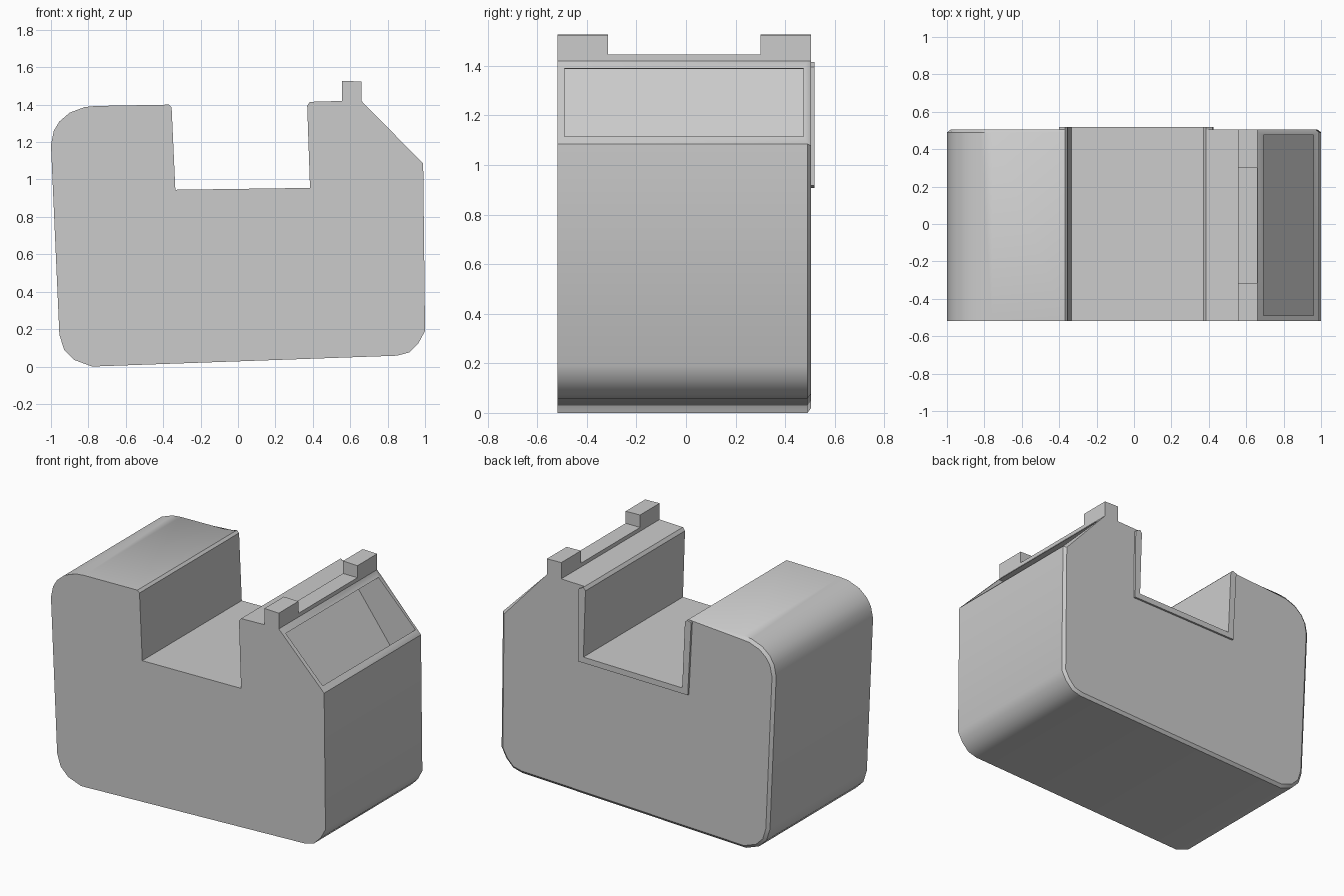
import bpy, bmesh
from mathutils import Vector

if "Cube" in bpy.data.objects:
    bpy.data.objects.remove(bpy.data.objects["Cube"])

grey = bpy.data.materials.new("plain grey")
grey.diffuse_color = (0.6, 0.6, 0.6, 1)
grey.use_nodes = True
grey.node_tree.nodes["Principled BSDF"].inputs["Base Color"].default_value = grey.diffuse_color


def finish(name, bm):
    bmesh.ops.recalc_face_normals(bm, faces=bm.faces[:])
    me = bpy.data.meshes.new(name)
    bm.to_mesh(me)
    bm.free()
    ob = bpy.data.objects.new(name, me)
    bpy.context.collection.objects.link(ob)
    me.materials.append(grey)
    return ob


def loft(name, rings):
    """Join matching (x, z) outlines, each given with its y, into a closed solid."""
    bm = bmesh.new()
    loops = [[bm.verts.new((x, y, z)) for x, z in pts] for y, pts in rings]
    n = len(loops[0])
    for a, b in zip(loops, loops[1:]):
        for i in range(n):
            j = (i + 1) % n
            bm.faces.new((a[i], a[j], b[j], b[i]))
    bm.faces.new(loops[0])
    bm.faces.new(loops[-1])
    return finish(name, bm)


def prism(name, pts, y0, y1):
    return loft(name, [(y0, pts), (y1, pts)])


def inset(pts, amount, keep):
    """Move an anticlockwise outline inwards, except for the kept points."""
    out = []
    for i, p in enumerate(pts):
        a, b, c = Vector(pts[i - 1]), Vector(p), Vector(pts[(i + 1) % len(pts)])
        u, v = (b - a).normalized(), (c - b).normalized()
        m = (Vector((-u.y, u.x)) + Vector((-v.y, v.x))).normalized()
        out.append(p if i in keep else tuple(b + m * amount))
    return out


# Body outline, anticlockwise from the lower left
outline = [
    (-.78, 0), (.85, .058), (.915, .075), (.965, .125), (1, .19),      # base
    (.99, 1.085), (.66, 1.42), (.66, 1.445), (.555, 1.445),           # slope, ridge
    (.555, 1.42), (.385, 1.415), (.37, 1.395), (.385, .955),          # notch
    (-.335, .945), (-.355, 1.385), (-.37, 1.4),
    (-.76, 1.393), (-.82, 1.387), (-.90, 1.357), (-.955, 1.31),       # left shoulder
    (-.985, 1.26), (-1, 1.185), (-.955, .17), (-.93, .09), (-.875, .035)]
body = loft("body", [(-.518, outline), (.49, outline),
                     (.505, inset(outline, .02, range(6, 16)))])

# Pocket sunk into the slope
cutter = prism("pocket_cutter", [(.46, 1.387), (.96, 1.39), (.96, .715)], -.49, .475)
cutter.hide_render = True
cutter.hide_viewport = True
mod = body.modifiers.new("pocket", 'BOOLEAN')
mod.operation = 'DIFFERENCE'
mod.solver = 'EXACT'
mod.object = cutter
bpy.context.view_layer.update()
cut = bpy.data.meshes.new_from_object(
    body.evaluated_get(bpy.context.evaluated_depsgraph_get()))
body.modifiers.clear()
body.data = cut
bpy.data.objects.remove(cutter)

# Sight tabs at both ends of the ridge
for name, y0, y1 in (("front_tab", -.518, -.315), ("back_tab", .30, .505)):
    prism(name, [(.555, 1.445), (.66, 1.445), (.66, 1.524), (.555, 1.527)], y0, y1)

# Raised lip around the notch on the back
lip = [(-.37, 1.4), (-.355, 1.385), (-.335, .945), (.385, .955), (.37, 1.395),
       (.385, 1.415), (.42, 1.395), (.425, .917), (-.375, .907), (-.40, 1.39)]
prism("notch_lip", lip, .49, .518)

# Smooth rounded corners, sharp edges kept
bpy.ops.object.select_all(action='DESELECT')
body.select_set(True)
bpy.context.view_layer.objects.active = body
bpy.ops.object.shade_smooth_by_angle(angle=0.6)
